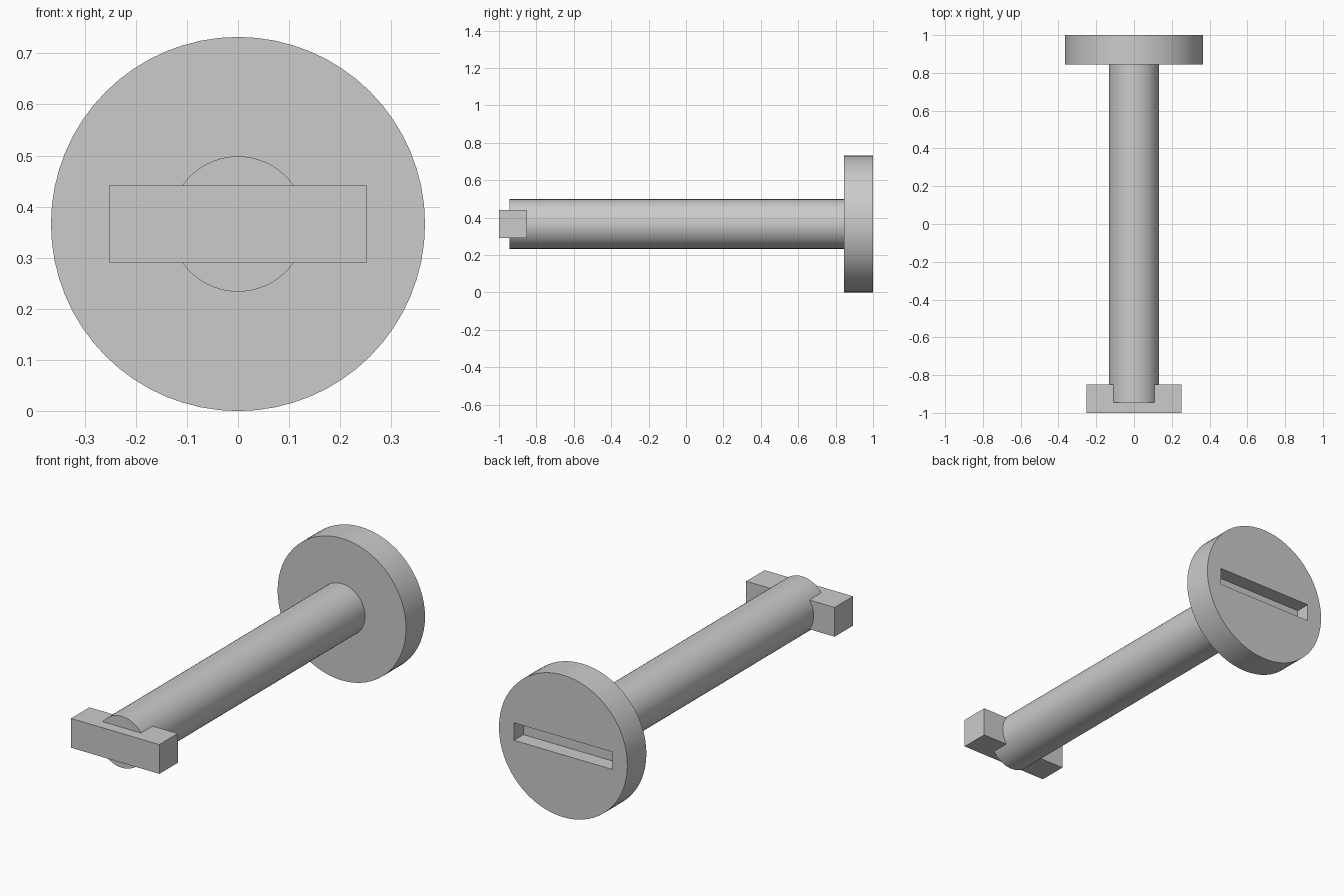
import bpy, math

if "Cube" in bpy.data.objects:
    bpy.data.objects.remove(bpy.data.objects["Cube"])

CZ = 0.366  # height of the pin axis

steel = bpy.data.materials.new("light_grey")
steel.diffuse_color = (0.6, 0.6, 0.6, 1)
steel.use_nodes = True
steel.node_tree.nodes["Principled BSDF"].inputs["Base Color"].default_value = steel.diffuse_color


def cylinder(name, radius, y0, y1, sides=64):
    bpy.ops.mesh.primitive_cylinder_add(
        vertices=sides, radius=radius, depth=y1 - y0,
        location=(0, (y0 + y1) / 2, CZ), rotation=(math.pi / 2, 0, 0))
    ob = bpy.context.object
    ob.name = name
    ob.data.materials.append(steel)
    return ob


def box(name, width, height, y0, y1):
    bpy.ops.mesh.primitive_cube_add(size=1, location=(0, (y0 + y1) / 2, CZ))
    ob = bpy.context.object
    ob.name = name
    ob.scale = (width, y1 - y0, height)
    bpy.ops.object.transform_apply(location=False, rotation=False, scale=True)
    ob.data.materials.append(steel)
    return ob


def smooth(ob):
    bpy.ops.object.select_all(action='DESELECT')
    ob.select_set(True)
    bpy.context.view_layer.objects.active = ob
    bpy.ops.object.shade_smooth_by_angle(angle=math.radians(30))


# Round head with a screwdriver slot cut in its back face
head = cylinder("head", 0.366, 0.845, 1.0)
cutter = box("slot_cutter", 0.56, 0.09, 0.923, 1.1)
cut = head.modifiers.new("slot", 'BOOLEAN')
cut.operation = 'DIFFERENCE'
cut.solver = 'EXACT'
cut.object = cutter
bpy.context.view_layer.objects.active = head
bpy.ops.object.modifier_apply(modifier="slot")
bpy.data.objects.remove(cutter)
smooth(head)

# Long round shaft
smooth(cylinder("shaft", 0.1325, -0.945, 0.85))

# Locking crossbar at the front end
box("crossbar", 0.504, 0.151, -1.0, -0.85)
